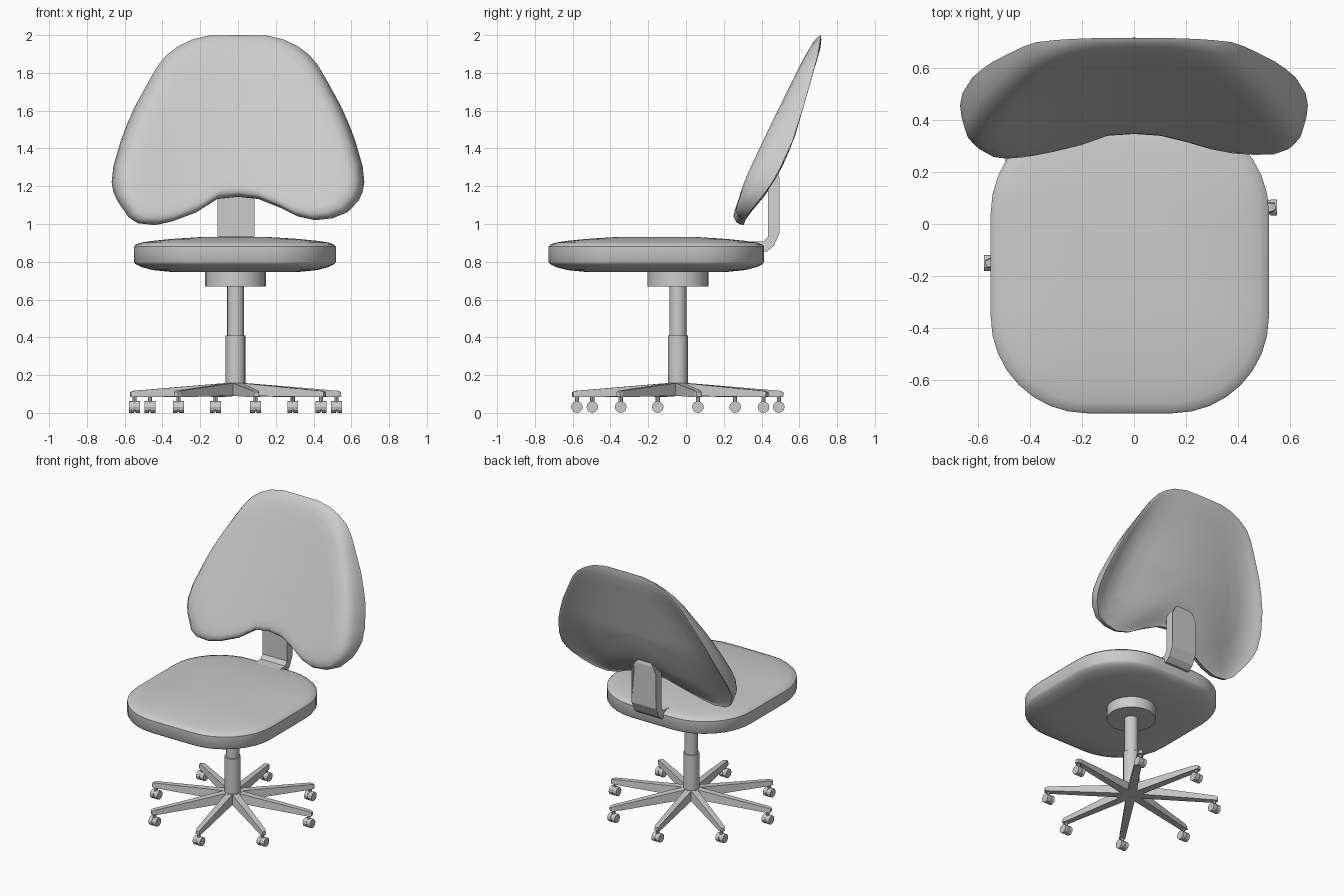
import bpy, bmesh, math
from mathutils import Matrix, Vector

if "Cube" in bpy.data.objects:
    bpy.data.objects.remove(bpy.data.objects["Cube"])

grey = bpy.data.materials.new("light grey")
grey.diffuse_color = (0.6, 0.6, 0.6, 1)
grey.use_nodes = True
grey.node_tree.nodes["Principled BSDF"].inputs["Base Color"].default_value = grey.diffuse_color
CX, CY = -0.013, -0.043          # column axis


def finish(name, bm, smooth=None):
    bmesh.ops.recalc_face_normals(bm, faces=bm.faces[:])
    me = bpy.data.meshes.new(name)
    bm.to_mesh(me)
    bm.free()
    me.materials.append(grey)
    ob = bpy.data.objects.new(name, me)
    bpy.context.collection.objects.link(ob)
    if smooth:
        bpy.ops.object.select_all(action='DESELECT')
        ob.select_set(True)
        bpy.context.view_layer.objects.active = ob
        bpy.ops.object.shade_smooth_by_angle(angle=math.radians(smooth))
    return ob


def loft(bm, rings):
    """Skin closed rings of points and cap both ends."""
    vs = [[bm.verts.new(p) for p in r] for r in rings]
    n = len(vs[0])
    for a, b in zip(vs, vs[1:]):
        for i in range(n):
            j = (i + 1) % n
            bm.faces.new((a[i], a[j], b[j], b[i]))
    bm.faces.new(vs[0])
    bm.faces.new(vs[-1])


def cylinder(bm, centre, r, depth, seg, axis='Z'):
    m = Matrix.Translation(centre)
    if axis == 'X':
        m = m @ Matrix.Rotation(math.pi / 2, 4, 'Y')
    bmesh.ops.create_cone(bm, cap_ends=True, segments=seg, radius1=r, radius2=r,
                          depth=depth, matrix=m)


def interp(table, t):
    for (a, va), (b, vb) in zip(table, table[1:]):
        if t <= b:
            return va + (vb - va) * max(0, (t - a) / (b - a))
    return table[-1][1]


# Seat cushion: stacked rounded rectangles
def rounded(inset, z, hx=0.535, hy=0.571, rad=0.37, steps=8):
    hx, hy, r = hx - inset, hy - inset, max(rad - inset * 0.8, 0.08)
    pts = []
    for k, (sx, sy) in enumerate([(1, 1), (-1, 1), (-1, -1), (1, -1)]):
        for i in range(steps + 1):
            a = math.pi / 2 * (k + i / steps)
            pts.append((-0.016 + sx * (hx - r) + r * math.cos(a),
                        -0.157 + sy * (hy - r) + r * math.sin(a), z))
    return pts


bm = bmesh.new()
loft(bm, [rounded(i, z) for i, z in [
    (0.2, 0.746), (0.1, 0.756), (0.04, 0.772), (0.008, 0.788), (0, 0.80), (0, 0.88),
    (0.01, 0.891), (0.04, 0.902), (0.1, 0.911), (0.2, 0.921), (0.34, 0.93)]])
finish("seat", bm, 40)

# Backrest: outline rings shrinking toward the middle, front and back skins
half = [(0.15, 1.998), (0.243, 1.977), (0.315, 1.942), (0.376, 1.897), (0.42, 1.845),
        (0.462, 1.775), (0.542, 1.63), (0.585, 1.535), (0.622, 1.437), (0.66, 1.305),
        (0.669, 1.22), (0.66, 1.17), (0.64, 1.125), (0.58, 1.062), (0.5, 1.03),
        (0.41, 1.02), (0.317, 1.04), (0.222, 1.087), (0.11, 1.132)]
outline = ([(0, 2.0)] + half + [(0, 1.144)]
           + [(-x - (0.03 if z < 1.06 else 0), z - (0.026 if z < 1.1 else 0))
              for x, z in reversed(half)])
rim = [(1.0, 0.305), (1.07, 0.34), (1.14, 0.40), (1.25, 0.478), (1.44, 0.565),
       (1.63, 0.625), (1.9, 0.7), (2.0, 0.715)]
thick = [(1.1, 0.115), (1.45, 0.12), (1.6, 0.1), (1.92, 0.055), (2.0, 0.045)]


def skin_y(x, z, back):
    base = 0.34 + 0.42 * (z - 1.18)
    if back:
        return base + interp(thick, z) - 0.07 * min((x / 0.55) ** 2, 1)
    return base - 0.05 * (x / 0.55) ** 2


def back_ring(s, w, back):
    pts = []
    for x, z in outline:
        px, pz = x * s, 1.5 + (z - 1.5) * s
        y = skin_y(px, pz, back)
        pts.append((px, y + (interp(rim, z) - y) * w, pz))
    return pts


front = [(0.992, 0.74), (0.97, 0.42), (0.93, 0.16), (0.86, 0.04), (0.75, 0),
         (0.55, 0), (0.3, 0), (0.06, 0)]
rear = [(0.985, 1.0), (0.95, 0.8), (0.86, 0.4), (0.72, 0.1), (0.55, 0), (0.3, 0), (0.06, 0)]
bm = bmesh.new()
loft(bm, [back_ring(s, w, False) for s, w in reversed(front)]
     + [back_ring(1, 1, False)] + [back_ring(s, w, True) for s, w in rear])
finish("backrest", bm, 50)

# Bracket joining seat and backrest: bent side profile lofted across x
side = [(0.30, 0.855), (0.43, 0.855), (0.465, 0.885), (0.495, 0.95), (0.495, 1.2),
        (0.495, 1.245), (0.485, 1.275), (0.435, 1.275), (0.435, 1.2), (0.435, 0.935),
        (0.412, 0.908), (0.30, 0.905)]
clip = [(1.2, 0), (1.245, 0.025), (1.275, 0.055)]    # clipped top corners
bm = bmesh.new()
loft(bm, [[(-0.011 + s * (0.098 - interp(clip, z)), y, z) for y, z in side] for s in (-1, 1)])
finish("back_bracket", bm)

# Mounting disc and gas column
for name, r, z0, z1, seg in [("seat_mount", 0.161, 0.668, 0.75, 24),
                             ("upper_column", 0.045, 0.40, 0.68, 16),
                             ("lower_column", 0.053, 0.14, 0.41, 16),
                             ("base_hub", 0.062, 0.093, 0.158, 16)]:
    bm = bmesh.new()
    cylinder(bm, (CX, CY, (z0 + z1) / 2), r, z1 - z0, seg)
    finish(name, bm, 40)

# Eight star-base arms with twin-wheel casters
for k in range(8):
    ang = math.radians(11.25 + 45 * k)
    m = Matrix.Translation((CX, CY, 0)) @ Matrix.Rotation(ang, 4, 'Z')
    bm = bmesh.new()
    loft(bm, [[m @ Vector(p) for p in ((r, -w, zb), (r, w, zb), (r, w * 0.8, zt), (r, -w * 0.8, zt))]
              for r, w, zb, zt in [(0.02, 0.03, 0.092, 0.16), (0.1, 0.028, 0.09, 0.154),
                                   (0.55, 0.02, 0.083, 0.117), (0.568, 0.014, 0.086, 0.11)]])
    finish(f"base_arm_{k + 1}", bm)

    p = m @ Vector((0.545, 0, 0))
    bm = bmesh.new()
    cylinder(bm, (p.x, p.y, 0.07), 0.011, 0.04, 8)
    cylinder(bm, (p.x, p.y, 0.034), 0.027, 0.03, 12, 'X')
    for s in (-1, 1):
        cylinder(bm, (p.x + s * 0.0165, p.y, 0.031), 0.031, 0.025, 12, 'X')
    finish(f"caster_{k + 1}", bm)
